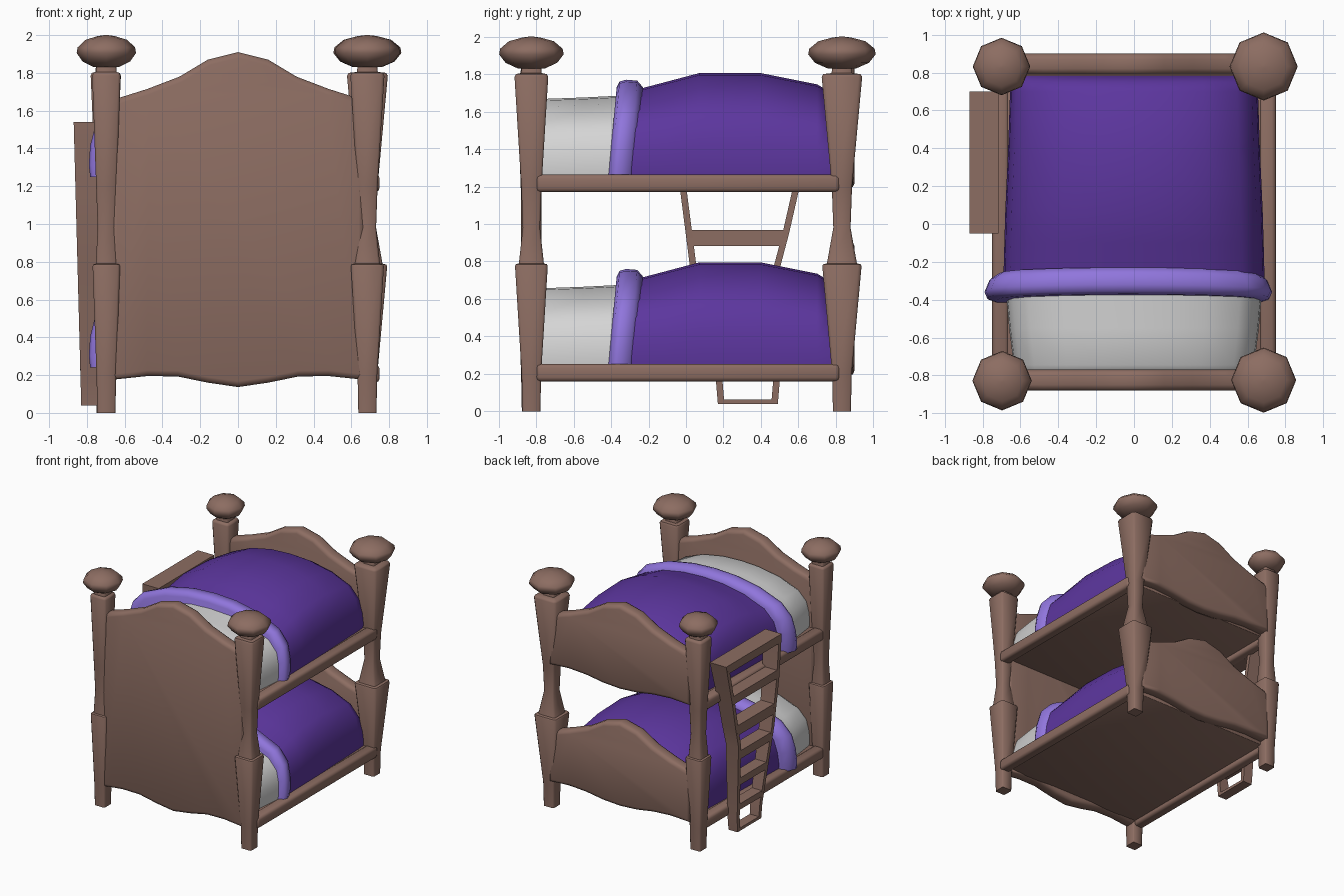
import bpy, bmesh, math
from mathutils import Vector

cube = bpy.data.objects.get("Cube")
if cube:
    bpy.data.objects.remove(cube, do_unlink=True)

parts = []


def material(name, rgb):
    m = bpy.data.materials.new(name)
    m.use_nodes = True
    colour = (*rgb, 1)
    m.diffuse_color = colour
    m.node_tree.nodes["Principled BSDF"].inputs["Base Color"].default_value = colour
    return m


wood = material("brown wood", (0.265, 0.153, 0.122))
purple = material("purple blanket", (0.108, 0.037, 0.345))
lavender = material("lavender fold", (0.28, 0.18, 0.72))
white = material("white sheet", (0.66, 0.66, 0.66))


def finish(name, bm, mat):
    bmesh.ops.recalc_face_normals(bm, faces=bm.faces)
    mesh = bpy.data.meshes.new(name)
    bm.to_mesh(mesh)
    bm.free()
    mesh.materials.append(mat)
    obj = bpy.data.objects.new(name, mesh)
    bpy.context.collection.objects.link(obj)
    parts.append(obj)


def loft(name, rings, mat):
    """Skin a closed solid through rings of equal point count."""
    bm = bmesh.new()
    loops = [[bm.verts.new(p) for p in ring] for ring in rings]
    n = len(loops[0])
    for a, b in zip(loops, loops[1:]):
        for i in range(n):
            j = (i + 1) % n
            bm.faces.new((a[i], a[j], b[j], b[i]))
    bm.faces.new(loops[0])
    bm.faces.new(loops[-1])
    finish(name, bm, mat)


OCTAGON = [(math.cos(math.tau * i / 8), math.sin(math.tau * i / 8)) for i in range(8)]
C = 0.82  # where the corner chamfer of a square post begins
SQUARE = [(1, -C), (1, C), (C, 1), (-C, 1), (-1, C), (-1, -C), (-C, -1), (C, -1)]


def turned(name, cx, cy, section, profile):
    loft(name, [[(cx + r * u, cy + r * v, z) for u, v in section] for z, r in profile], wood)


def board(name, top, bottom, y, thick):
    """Symmetric panel: half outlines given from the centre outwards."""
    half = top + bottom[::-1]
    outline = half + [(-x, z) for x, z in reversed(half) if x > 0]
    bm = bmesh.new()
    face = bm.faces.new([bm.verts.new((x, y - thick / 2, z)) for x, z in outline])
    new = bmesh.ops.extrude_face_region(bm, geom=[face])["geom"]
    bmesh.ops.translate(bm, vec=(0, thick, 0),
                        verts=[v for v in new if isinstance(v, bmesh.types.BMVert)])
    rims = [e for e in bm.edges if abs(e.verts[0].co.y - e.verts[1].co.y) < 1e-5]
    bmesh.ops.bevel(bm, geom=rims, offset=0.03, segments=2, profile=0.5, affect='EDGES')
    finish(name, bm, wood)


def slab(name, low, high, bevel):
    low, high = Vector(low), Vector(high)
    bm = bmesh.new()
    bmesh.ops.create_cube(bm, size=1)
    bmesh.ops.scale(bm, vec=high - low, verts=bm.verts)
    bmesh.ops.translate(bm, vec=(low + high) / 2, verts=bm.verts)
    bmesh.ops.bevel(bm, geom=bm.edges[:], offset=bevel, segments=2, profile=0.5, affect='EDGES')
    finish(name, bm, wood)


ARCH = [(0.99, 0), (1, 0.12), (0.99, 0.32), (0.95, 0.55), (0.83, 0.74),
        (0.56, 0.9), (0.27, 0.98), (0, 1)]
SECTION = ARCH + [(-u, v) for u, v in reversed(ARCH[:-1])]


def bedding(name, stations, base, mat, cx=0, shear=0):
    """Arched cover; each station is (y, half width, height)."""
    rings = [[(cx + u * w, y + shear * (1 - v), base + v * h) for u, v in SECTION]
             for y, w, h in stations]
    loft(name, rings, mat)


# Square corner posts with flared sections and faceted knobs
POSTS = {
    "front_right": (-0.697, -0.828, 0.075, 0.157),
    "front_left": (0.685, -0.825, 0.09, 0.172),
    "back_right": (-0.70, 0.832, 0.08, 0.152),
    "back_left": (0.685, 0.832, 0.108, 0.18),
}
for corner, (px, py, flare, knob) in POSTS.items():
    turned(corner + "_post", px, py, SQUARE,
           [(0, 0.048), (0.2, 0.052), (0.775, flare * 0.97), (0.785, flare * 0.93),
            (0.79, flare * 0.74), (0.98, 0.046), (1.2, 0.054), (1.785, flare),
            (1.80, flare * 0.92), (1.805, 0.055), (1.86, 0.05)])
    turned(corner + "_knob", px, py, OCTAGON,
           [(1.83, knob * 0.42), (1.86, knob * 0.8), (1.905, knob), (1.935, knob * 0.97),
            (1.975, knob * 0.7), (1.995, knob * 0.28), (2.0, knob * 0.05)])

# Tall headboard and the two footboards
CREST = [(0, 1.91), (0.16, 1.87), (0.31, 1.78), (0.48, 1.715), (0.67, 1.655)]
board("headboard", CREST,
      [(0, 0.137), (0.16, 0.16), (0.32, 0.193), (0.48, 0.195), (0.67, 0.175)], -0.825, 0.11)

for level, lift in (("lower", 0), ("upper", 1)):
    board(level + "_footboard", [(x, z - 1 + lift) for x, z in CREST],
          [(0, 0.19 + lift), (0.16, 0.2 + lift), (0.32, 0.225 + lift),
           (0.48, 0.235 + lift), (0.67, 0.225 + lift)], 0.845, 0.11)

    # Bed base, side rails and bedding
    lift *= 1.01
    slab(level + "_bed_base", (-0.70, -0.79, 0.2 + lift), (0.70, 0.82, 0.248 + lift), 0.005)
    for side, inner, outer in (("right", -0.75, -0.66), ("left", 0.66, 0.75)):
        slab(level + "_%s_rail" % side, (inner, -0.80, 0.16 + lift),
             (outer, 0.82, 0.254 + lift), 0.022)
    base = 0.24 + lift
    bedding(level + "_mattress",
            [(-0.77, 0.63, 0.40), (-0.745, 0.635, 0.418), (-0.55, 0.66, 0.425),
             (-0.25, 0.685, 0.44)], base, white)
    bedding(level + "_blanket",
            [(-0.29, 0.69, 0.46), (-0.1, 0.685, 0.51), (0.07, 0.68, 0.555),
             (0.4, 0.665, 0.555), (0.7, 0.655, 0.495), (0.75, 0.65, 0.465),
             (0.785, 0.645, 0.34)], base, purple)
    bedding(level + "_blanket_fold",
            [(-0.37, 0.70, 0.48), (-0.355, 0.745, 0.51), (-0.32, 0.76, 0.52),
             (-0.26, 0.735, 0.515), (-0.23, 0.69, 0.48)], base, lavender, cx=-0.03, shear=-0.045)

# Ladder: two tapering bent rails joined by rungs
NEAR = [(0.04, 0.17), (0.16, 0.16), (0.78, 0.02), (1.17, -0.03), (1.54, -0.05)]
FAR = [(0.04, 0.49), (0.16, 0.50), (0.78, 0.505), (0.95, 0.55), (1.17, 0.60), (1.54, 0.70)]


def along(path, z):
    for (z0, y0), (z1, y1) in zip(path, path[1:]):
        if z <= z1:
            return y0 + (y1 - y0) * (z - z0) / (z1 - z0)
    return path[-1][1]


def depth(z):
    t = (z - 0.04) / 1.5
    return -0.83 - 0.04 * t, -0.745 + 0.03 * t


for name, path, width in (("ladder_front_rail", NEAR, 0.035), ("ladder_back_rail", FAR, -0.035)):
    rings = []
    for z, y in path:
        outer, inner = depth(z)
        rings.append([(outer, y, z), (inner, y, z), (inner, y + width, z), (outer, y + width, z)])
    loft(name, rings, wood)

for i, (z, half) in enumerate([(0.052, 0.012), (0.25, 0.025), (0.47, 0.03), (0.70, 0.035),
                               (0.925, 0.043), (1.21, 0.035), (1.505, 0.035)]):
    rings = []
    for path, inset in ((NEAR, 0.01), (FAR, -0.01)):
        ring = []
        for side, dz in ((0, -half), (1, -half), (1, half), (0, half)):
            ring.append((depth(z)[side], along(path, z + dz) + inset, z + dz))
        rings.append(ring)
    loft("ladder_rung_%d" % (i + 1), rings, wood)

# Smooth shading with crisp edges
bpy.ops.object.select_all(action='DESELECT')
for obj in parts:
    obj.select_set(True)
bpy.context.view_layer.objects.active = parts[0]
bpy.ops.object.shade_smooth_by_angle(angle=math.radians(50))
